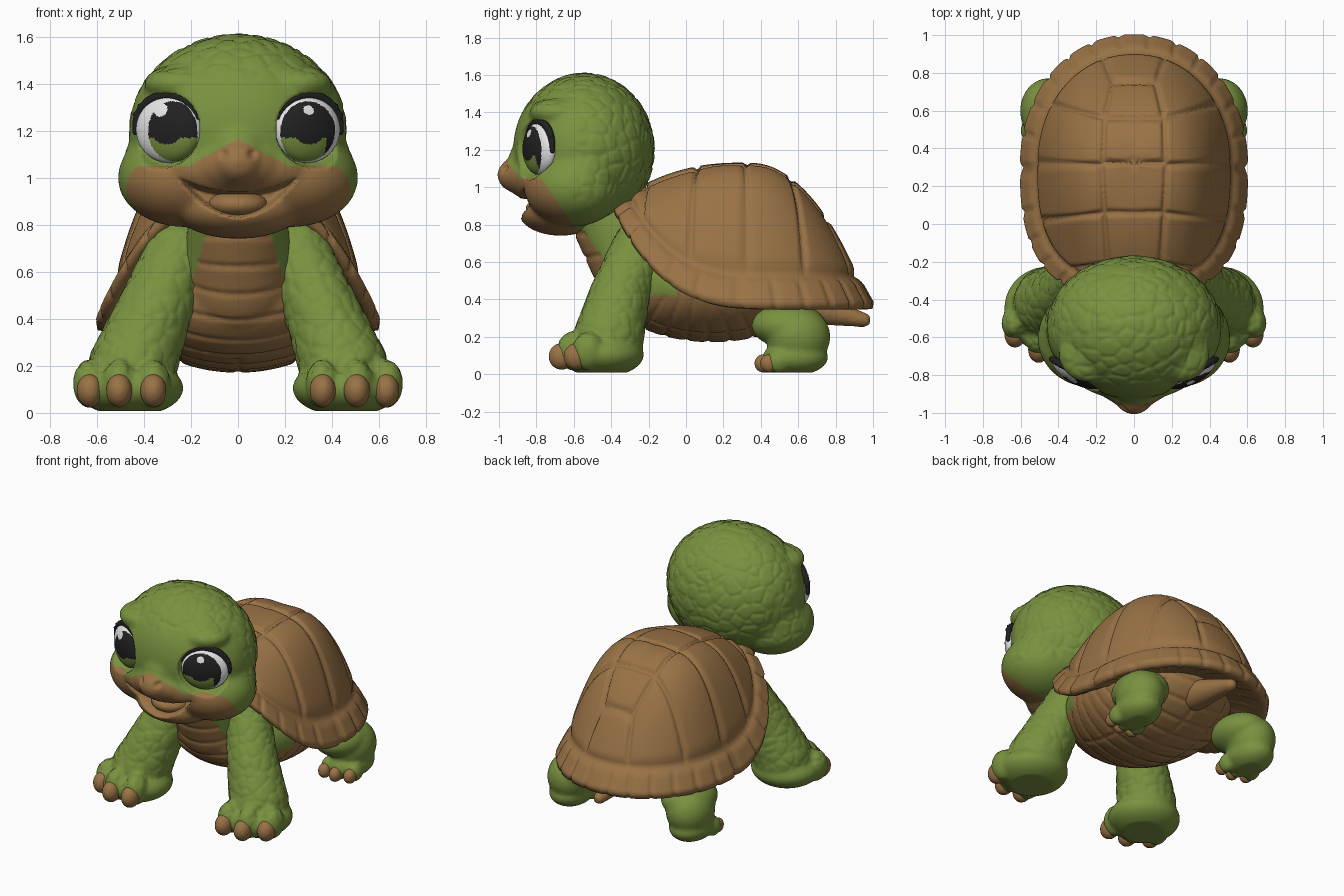
import bpy, bmesh, math
from mathutils import Vector, Matrix, noise

if "Cube" in bpy.data.objects:
    bpy.data.objects.remove(bpy.data.objects["Cube"])


def material(name, col):
    m = bpy.data.materials.new(name)
    m.diffuse_color = (*col, 1)
    m.use_nodes = True
    m.node_tree.nodes["Principled BSDF"].inputs["Base Color"].default_value = m.diffuse_color
    return m


MATS = [material("green skin", (0.19, 0.285, 0.05)), material("brown shell", (0.32, 0.17, 0.06)),
        material("black", (0.015, 0.015, 0.015)), material("white", (0.8, 0.8, 0.8))]
GREEN, BROWN, BLACK, WHITE = range(4)


def finish(obj, colour):
    """Add the palette, colour each face by a rule or an index, shade smooth."""
    for m in MATS:
        obj.data.materials.append(m)
    for p in obj.data.polygons:
        p.use_smooth = True
        p.material_index = colour(p.center) if callable(colour) else colour


def new_object(name, bm):
    bmesh.ops.recalc_face_normals(bm, faces=bm.faces)
    me = bpy.data.meshes.new(name)
    bm.to_mesh(me)
    bm.free()
    obj = bpy.data.objects.new(name, me)
    bpy.context.collection.objects.link(obj)
    return obj


def blob(name, balls, colour, voxel=0.014, smooth=6, shape=None):
    """Fuse ellipsoids (centre, radii) into one skin, then sculpt it with shape(co, normal)."""
    bm = bmesh.new()
    for c, r in balls:
        r = (r, r, r) if isinstance(r, (int, float)) else r
        bmesh.ops.create_icosphere(bm, subdivisions=4, radius=1,
                                   matrix=Matrix.Translation(c) @ Matrix.Diagonal((*r, 1)))
    obj = new_object(name, bm)
    m = obj.modifiers.new("fuse", 'REMESH')
    m.mode, m.voxel_size = 'VOXEL', voxel
    m = obj.modifiers.new("soften", 'SMOOTH')
    m.factor, m.iterations = 0.5, smooth
    dg = bpy.context.evaluated_depsgraph_get()
    me = bpy.data.meshes.new_from_object(obj.evaluated_get(dg))
    obj.modifiers.clear()
    obj.data = me
    if shape:
        cos = [shape(v.co.copy(), v.normal.copy()) for v in me.vertices]
        for v, c in zip(me.vertices, cos):
            v.co = c
    finish(obj, colour)
    return obj


def chain(a, ra, b, rb, n=8):
    a, b = Vector(a), Vector(b)
    return [(a.lerp(b, i / n), ra + (rb - ra) * i / n) for i in range(n + 1)]


def groove(d, w):
    return max(0.0, 1 - max(d, 0) / w) ** 1.5


def scales(co, no, size, depth):
    d = noise.voronoi(co / size)[0]
    return co - no * depth * groove(d[1] - d[0], 0.3)


# ---- eye frame, shared by sockets, eyeballs and lashes
YAW = math.radians(28)
EU, EV, ED = 0.152, 0.142, 0.07


def eye_frame(s):
    return (Vector((s * 0.295, -0.78, 1.205)), Vector((s * math.cos(YAW), math.sin(YAW), 0)),
            Vector((s * math.sin(YAW), -math.cos(YAW), 0)))


# ---- head
def shape_head(co, no):
    fade = max((co.z - 1.4) / 0.06, min((-co.y - 0.62) / -0.08, (co.z - 0.9) / 0.1))
    co = scales(co, no, 0.085, 0.007 * min(1, max(0, fade)))
    for s in (-1, 1):                                   # eye sockets
        c, u, n = eye_frame(s)
        d = co - c
        r, h = math.hypot(d.dot(u) / EU, d.z / EV), d.dot(n)
        if r < 1.18 and h > -0.15:
            target = ED * math.sqrt(max(0, 1 - r * r)) - 0.02 + max(0, r - 1) * 0.5
            if h > target:
                co -= n * (h - target)
        k = math.hypot(co.x - s * 0.06, co.z - 1.1)     # nostrils
        if co.y < -0.88 and k < 0.026:
            co.y += 0.028 * (1 - k / 0.026)
    q = (co.x / 0.25) ** 2                              # open smiling mouth
    low, high = 0.83 + 0.165 * q, 0.94 + 0.06 * q
    if q < 1 and co.y < -0.6 and low < co.z < high:
        depth = min(1, (co.z - low) / 0.025, (high - co.z) / 0.02)
        co.y += max(0, -0.75 - co.y) * depth
    return co


def colour_head(c):
    top = max(1.045, 1.165 - 0.55 * abs(c.x))
    return BROWN if c.z < top and c.y < -0.71 + 0.7 * (0.95 - c.z) else GREEN


head = [((0, -0.545, 1.2), (0.466, 0.38, 0.414)), ((0, -0.885, 1.065), (0.115, 0.125, 0.1)),
        ((0, -0.83, 1.055), (0.2, 0.14, 0.12)), ((0, -0.56, 1.07), (0.49, 0.3, 0.23)),
        ((0, -0.76, 1.04), (0.34, 0.175, 0.14)), ((0, -0.8, 1.14), (0.15, 0.15, 0.14)),
        ((0, -0.67, 0.865), (0.27, 0.225, 0.125)), ((0, -0.57, 0.98), (0.5, 0.24, 0.17))]
for s in (-1, 1):
    head += [((s * 0.23, -0.6, 1.0), (0.282, 0.265, 0.21)),
             ((s * 0.24, -0.69, 1.4), (0.16, 0.15, 0.08))]
blob("head", head, colour_head, 0.012, 22, shape_head)
blob("tongue", [((0, -0.73, 0.885), (0.13, 0.13, 0.062))], BROWN)

# ---- eyes and lashes
for s, side in ((1, "left"), (-1, "right")):
    c, u, n = eye_frame(s)
    bm = bmesh.new()
    bmesh.ops.create_uvsphere(bm, u_segments=96, v_segments=72, radius=1)
    kinds = []
    mid, wide = (-0.12, 0.82) if s > 0 else (-0.27, 0.7)      # gaze to one side
    for f in bm.faces:
        a, b, _ = f.calc_center_median()
        k = WHITE
        if math.hypot((a - mid) / wide, (b + 0.06) / 0.9) < 1:
            k = BLACK
            if b < -0.25 and a < 0.4 and math.hypot(a + 0.15, b - 0.05) > 0.5:
                k = GREEN
            if math.hypot(a + s * 0.1 + 0.05, b - 0.58) < (0.15 if s > 0 else 0.2):
                k = WHITE
        kinds.append(k)
    frame = Matrix((u * EU, Vector((0, 0, EV)), n * ED)).transposed().to_4x4()
    bm.transform(Matrix.Translation(c) @ frame)
    eye = new_object("eye_" + side, bm)
    finish(eye, WHITE)
    for p, k in zip(eye.data.polygons, kinds):
        p.material_index = k

    def rim(deg, r, lift=0.008):
        t = math.radians(deg)
        return c + u * EU * r * math.cos(t) + Vector((0, 0, EV * r * math.sin(t))) + n * lift

    lash = [(rim(d, 1.02), 0.010 + 0.012 * math.sin(math.radians(min(180, d + 25)))) for d in range(-5, 165, 5)]
    for d in (20, 35, 50):
        lash += chain(rim(d, 1.03), 0.013, rim(d + 4, 1.15, 0.02), 0.006, 5)
    blob("eyelash_" + side, lash, BLACK, 0.008, 2)


# ---- neck, chest and belly
def colour_body(c):
    return BROWN if c.y > -0.05 or c.z < 0.42 or abs(c.x) < 0.14 + 0.3 * (0.75 - c.z) else GREEN


def shape_body(co, no):
    if colour_body(co) == BROWN:
        row = math.atan2(co.z - 0.75, -(co.y - 0.1)) / 0.2
        d = abs(row - round(row)) * 0.11
        if co.z < 0.4 and co.y > -0.2:
            d = min(d, abs(co.x), abs(abs(co.x) - 0.25))
        co -= no * 0.01 * groove(d, 0.02)
    return co


blob("body", chain((0, -0.43, 0.86), 0.2, (0, -0.24, 0.56), 0.25) +
     [((0, 0.14, 0.485), (0.49, 0.58, 0.315))], colour_body, 0.014, 10, shape_body)
blob("tail", chain((0, 0.6, 0.37), 0.1, (0, 0.95, 0.29), 0.04, 14), BROWN)


# ---- legs and claws
def shape_leg(co, no):
    if co.z > 0.17:
        co = scales(co, no, 0.075, 0.006)
    co.z = max(co.z, 0.008)
    return co


def shape_hind(co, no):
    co.z = max(co.z, 0.008)
    return co


def mir(s, p):
    return Vector((s * p[0], p[1], p[2]))


for s, side in ((1, "left"), (-1, "right")):
    toes = [(0.36, -0.665, 0.095), (0.505, -0.665, 0.095), (0.63, -0.585, 0.095)]
    hip, knee, ankle = (mir(s, p) for p in ((0.25, -0.25, 0.68), (0.36, -0.355, 0.42), (0.45, -0.415, 0.19)))
    leg = chain(hip, 0.145, knee, 0.163) + chain(knee, 0.163, ankle, 0.19)
    leg += [(mir(s, (0.46, -0.45, 0.105)), (0.228, 0.225, 0.12))]
    leg += [(mir(s, (x, y + 0.06, 0.125)), (0.072, 0.085, 0.105)) for x, y, z in toes]
    blob("front_leg_" + side, leg, GREEN, 0.013, 6, shape_leg)
    for i, t in enumerate(toes):
        blob(f"front_claw_{side}_{i}", [(mir(s, t), (0.056, 0.07, 0.072))], BROWN, 0.012, 1)

    toes = [(0.37, 0.425, 0.058), (0.46, 0.415, 0.058), (0.55, 0.445, 0.058)]
    leg = [(mir(s, (0.41, 0.55, 0.26)), (0.17, 0.2, 0.12)), (mir(s, (0.455, 0.6, 0.2)), (0.148, 0.172, 0.16)),
           (mir(s, (0.46, 0.585, 0.09)), (0.135, 0.175, 0.095))]
    leg += [(mir(s, (x, y + 0.05, 0.07)), (0.05, 0.065, 0.065)) for x, y, z in toes]
    blob("hind_leg_" + side, leg, GREEN, 0.013, 8, shape_hind)
    for i, t in enumerate(toes):
        blob(f"hind_claw_{side}_{i}", [(mir(s, t), (0.04, 0.05, 0.05))], BROWN, 0.01, 1)

# ---- domed shell with scutes
SEEDS = [(0, 0.83), (0, 0.67), (0, 0.45), (0, 0.2), (0, -0.08), (0, -0.36)]
SEEDS += [(s * x, y) for s in (-1, 1) for x, y in ((0.25, 0.73), (0.32, 0.46), (0.33, 0.18), (0.3, -0.1), (0.27, -0.36))]
N, M, RIM, MARGINALS = 240, 60, 0.89, 26


def signed_pow(v, e):
    return math.copysign(abs(v) ** e, v)


def shell_point(th, t):
    e = 2 / 2.7 if math.sin(th) < 0 else 1 / 1.05
    rx, ry = 0.592 * signed_pow(math.cos(th), e), 0.692 * signed_pow(math.sin(th), e)
    y_rim = 0.3 + ry
    zr = 0.385 + 0.55 * max(0, (0.55 - y_rim) / 0.95) ** 3.6
    p = Vector((rx * t, 0.3 + ry * t, 0))
    if t < RIM:                                         # dome, then flared marginal ring
        f = 0.18 + 0.82 * (1 - (t / RIM) ** (2.3 + 1.5 * math.cos(th) ** 2))
    else:
        f = 0.18 * (1 - t) / (1 - RIM)
    p.z = zr + (1.125 - zr) * f
    out = (p - Vector((0, 0.3, 0.35))).normalized()
    k = th / math.tau * MARGINALS
    if t > RIM:
        d = min((t - RIM) * 0.6, abs(k - round(k)) * 0.15)
        bump = 0.012 - 0.018 * groove(d, 0.022)
    else:
        near = sorted(math.hypot(p.x - a, p.y - b) for a, b in SEEDS)
        d = min((RIM - t) * 0.6, (near[1] - near[0]) * 0.6)
        bump = 0.006 - 0.024 * groove(d, 0.025)
    return p + out * bump, zr


bm = bmesh.new()
rings = []
for j in range(1, M + 1):
    t = (j / M) ** 0.75
    rings.append([bm.verts.new(shell_point(math.tau * i / N, t)[0]) for i in range(N)])
for t, dz in ((0.99, -0.035), (0.93, -0.04), (0.75, 0.02)):   # rim lip and underside
    ring = []
    for i in range(N):
        p, zr = shell_point(math.tau * i / N, 1)
        ring.append(bm.verts.new((p.x * t, 0.3 + (p.y - 0.3) * t, zr + dz)))
    rings.append(ring)
for a, b in zip(rings, rings[1:]):
    for i in range(N):
        bm.faces.new((a[i], a[(i + 1) % N], b[(i + 1) % N], b[i]))
for ring, c in ((rings[0], (0, 0.3, 1.131)), (rings[-1], (0, 0.3, 0.55))):
    v = bm.verts.new(c)
    for i in range(N):
        bm.faces.new((v, ring[i], ring[(i + 1) % N]))
finish(new_object("shell", bm), BROWN)
